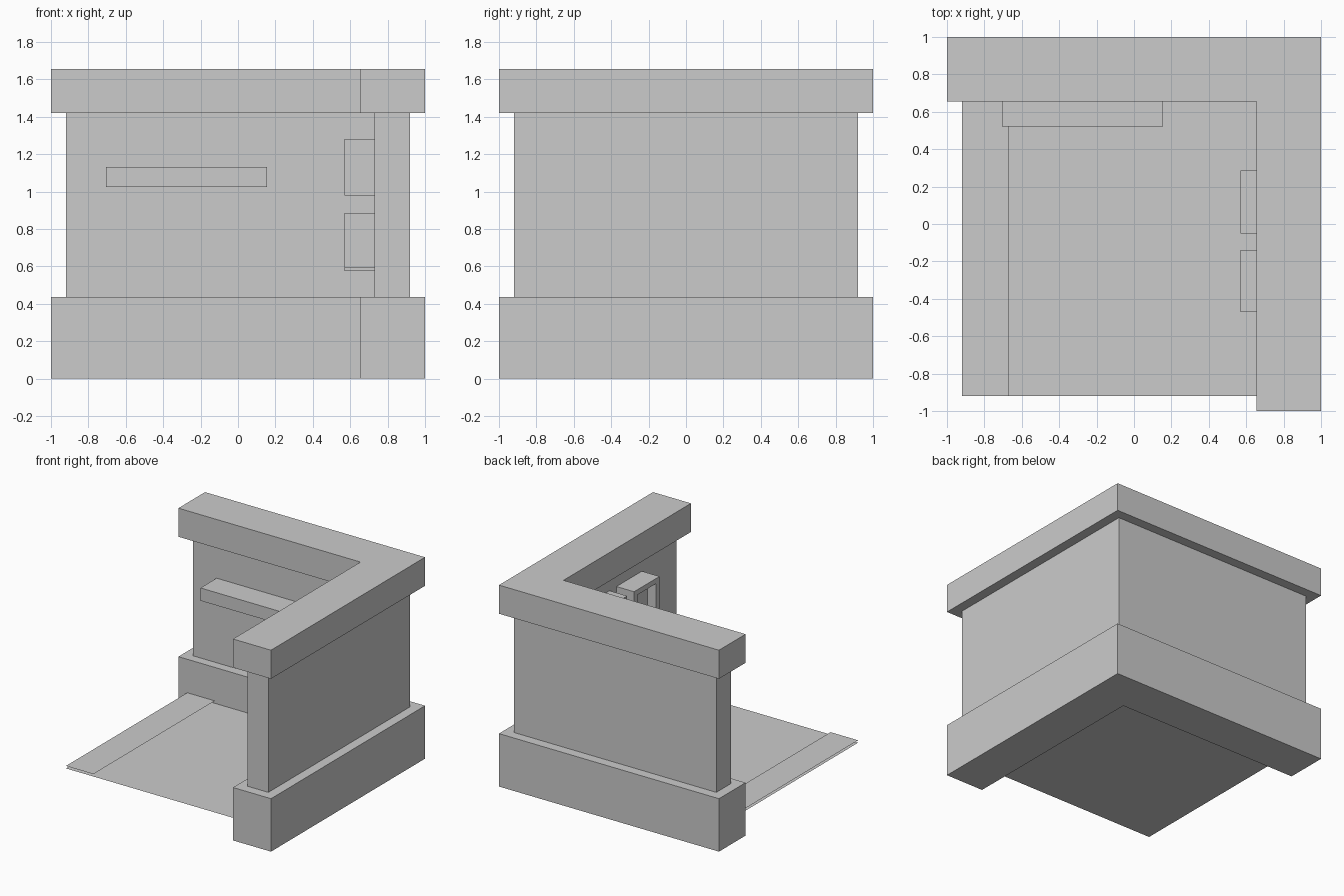
import bpy, bmesh

if "Cube" in bpy.data.objects:
    bpy.data.objects.remove(bpy.data.objects["Cube"])


def make_object(name, bm):
    bmesh.ops.recalc_face_normals(bm, faces=bm.faces)
    mesh = bpy.data.meshes.new(name)
    bm.to_mesh(mesh)
    bm.free()
    obj = bpy.data.objects.new(name, mesh)
    bpy.context.collection.objects.link(obj)
    return obj


def corner_prism(name, outer, inner, z0, z1):
    """L-shaped profile along the back and right sides, extruded upward."""
    pts = [(outer, -outer), (outer, outer), (-outer, outer),
           (-outer, inner), (inner, inner), (inner, -outer)]
    bm = bmesh.new()
    face = bm.faces.new([bm.verts.new((x, y, z0)) for x, y in pts])
    ext = bmesh.ops.extrude_face_region(bm, geom=[face], use_keep_orig=True)
    verts = [g for g in ext["geom"] if isinstance(g, bmesh.types.BMVert)]
    bmesh.ops.translate(bm, verts=verts, vec=(0, 0, z1 - z0))
    return make_object(name, bm)


def add_box(bm, lo, hi):
    verts = bmesh.ops.create_cube(bm, size=1)["verts"]
    for v in verts:
        v.co = [(a + b) / 2 + c * (b - a) for a, b, c in zip(lo, hi, v.co)]
    return verts


def box(name, lo, hi):
    bm = bmesh.new()
    add_box(bm, lo, hi)
    return make_object(name, bm)


def sheet(name, x0, x1, y0, y1, z):
    bm = bmesh.new()
    corners = [(x0, y0), (x1, y0), (x1, y1), (x0, y1)]
    bm.faces.new([bm.verts.new((x, y, z)) for x, y in corners])
    obj = make_object(name, bm)
    if obj.data.polygons[0].normal.z < 0:
        obj.data.flip_normals()
    return obj


def picture_frame(name, y0, y1, z0, z1):
    """Block on the right wall with a recessed opening facing the room."""
    bm = bmesh.new()
    add_box(bm, (0.57, y0, z0), (0.73, y1, z1))
    front = min(bm.faces, key=lambda f: f.calc_center_median().x)
    bm.normal_update()
    bmesh.ops.inset_region(bm, faces=[front], thickness=0.06)
    ext = bmesh.ops.extrude_face_region(bm, geom=[front])
    verts = [g for g in ext["geom"] if isinstance(g, bmesh.types.BMVert)]
    bmesh.ops.translate(bm, verts=verts, vec=(0.08, 0, 0))
    if front.is_valid:
        bm.faces.remove(front)
    return make_object(name, bm)


# Walls with base and top trim
corner_prism("base_trim", 1.0, 0.655, 0.0, 0.435)
corner_prism("wall", 0.92, 0.73, 0.435, 1.42)
corner_prism("top_trim", 1.0, 0.655, 1.42, 1.655)

# Floor and the strip along its open left side
sheet("floor", -0.92, 0.66, -0.92, 0.66, 0.14)
sheet("floor_strip", -0.92, -0.67, -0.92, 0.66, 0.16)

# Shelf on the back wall
box("shelf", (-0.705, 0.52, 1.025), (0.155, 0.73, 1.13))

# Four frames on the right wall
picture_frame("frame_upper_front", -0.47, -0.14, 0.98, 1.28)
picture_frame("frame_upper_back", -0.05, 0.285, 0.98, 1.28)
picture_frame("frame_lower_front", -0.47, -0.14, 0.59, 0.885)
picture_frame("frame_lower_back", -0.05, 0.285, 0.575, 0.875)
